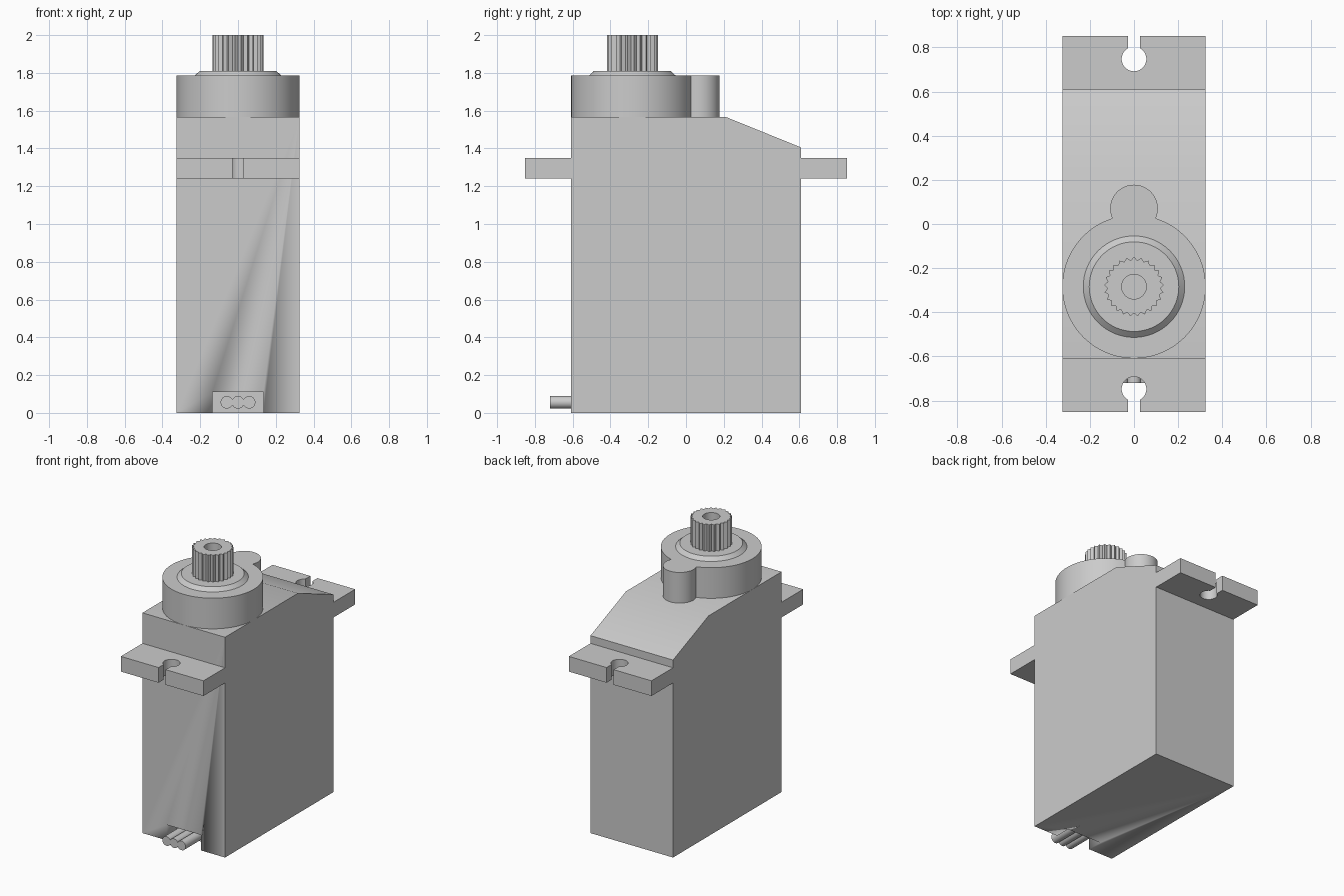
import bpy, bmesh, math
from math import sin, cos, pi, radians

cube = bpy.data.objects.get("Cube")
if cube:
    bpy.data.objects.remove(cube, do_unlink=True)

grey = bpy.data.materials.new("housing grey")
grey.use_nodes = True
grey.diffuse_color = (0.6, 0.6, 0.6, 1)
grey.node_tree.nodes["Principled BSDF"].inputs["Base Color"].default_value = (0.6, 0.6, 0.6, 1)

HALF_W, HALF_D = 0.325, 0.61
AXIS_Y = -0.284


def arc(cx, cy, r, start, end, n):
    """Points on an arc; angles in degrees, both ends included."""
    return [(cx + r * cos(radians(start + (end - start) * i / n)),
             cy + r * sin(radians(start + (end - start) * i / n))) for i in range(n + 1)]


def finish(name, bm):
    bmesh.ops.recalc_face_normals(bm, faces=bm.faces)
    mesh = bpy.data.meshes.new(name)
    bm.to_mesh(mesh)
    bm.free()
    mesh.materials.append(grey)
    mesh.shade_smooth()
    mesh.set_sharp_from_angle(angle=radians(30))
    obj = bpy.data.objects.new(name, mesh)
    bpy.context.collection.objects.link(obj)
    return obj


def prism(name, outline, low, high, place):
    """Extrude a 2D outline between two levels; place maps (a, b, level) to x, y, z."""
    bm = bmesh.new()
    face = bm.faces.new([bm.verts.new(place(a, b, low)) for a, b in outline])
    top = bmesh.ops.extrude_face_region(bm, geom=[face])["geom"]
    for v in top:
        if isinstance(v, bmesh.types.BMVert):
            a, b = outline[0]
            v.co += type(v.co)(place(a, b, high)) - type(v.co)(place(a, b, low))
    return finish(name, bm)


def loft(name, rings):
    """Join rings of equal point count and cap both ends."""
    bm = bmesh.new()
    loops = [[bm.verts.new(p) for p in ring] for ring in rings]
    n = len(loops[0])
    for a, b in zip(loops, loops[1:]):
        for i in range(n):
            j = (i + 1) % n
            bm.faces.new((a[i], a[j], b[j], b[i]))
    bm.faces.new(loops[0])
    bm.faces.new(loops[-1])
    return finish(name, bm)


def ring(r, z, n, inner=None):
    """Circle about the output axis; inner gives alternate points for teeth."""
    return [((inner if inner and i % 2 else r) * sin(2 * pi * i / n),
             AXIS_Y + (inner if inner and i % 2 else r) * cos(2 * pi * i / n), z)
            for i in range(n)]


def upright(a, b, c):
    return (a, b, c)


def sideways(a, b, c):
    return (c, a, b)


def forward(a, b, c):
    return (a, c, b)


# Main housing with sloped back shoulder
side = [(-HALF_D, 0), (HALF_D, 0), (HALF_D, 1.405), (0.21, 1.567), (-HALF_D, 1.567)]
body = prism("housing", side, -HALF_W, HALF_W, sideways)

# Cable recess cut into the foot of the front
recess = [(-0.135, -0.1), (0.135, -0.1), (0.135, 0.11), (-0.135, 0.11)]
cutter = prism("recess_cutter", recess, -0.8, -0.5, forward)
cutter.hide_render = True
cut = body.modifiers.new("cable recess", "BOOLEAN")
cut.object = cutter
cut.operation = "DIFFERENCE"
cut.solver = "EXACT"
bpy.context.view_layer.objects.active = body
bpy.ops.object.modifier_apply(modifier=cut.name)
bpy.data.objects.remove(cutter, do_unlink=True)

# Three cable wires
for i, label in enumerate(("right", "middle", "left")):
    prism(label + "_wire", arc((i - 1) * 0.059, 0.056, 0.033, 0, 348.75, 31),
          -0.72, -0.5, forward)

# Mounting flanges with keyhole slots
slot = 0.028
half = math.degrees(math.asin(slot / 0.056))
for label, s in (("front", -1), ("back", 1)):
    outline = [(-HALF_W, HALF_D), (HALF_W, HALF_D), (HALF_W, 0.853), (slot, 0.853)]
    outline += arc(0, 0.748, 0.056, 90 - half, half - 270, 32)
    outline += [(-slot, 0.853), (-HALF_W, 0.853)]
    prism(label + "_flange", [(x, s * y) for x, y in outline], 1.242, 1.35, upright)

# Round gear cover with a small rear lobe
big_r, lobe_r, lobe_y = HALF_W, 0.108, 0.07
d = lobe_y - AXIS_Y
along = (big_r**2 - lobe_r**2 + d**2) / (2 * d)
big_a = math.degrees(math.acos(along / big_r))
lobe_a = math.degrees(math.acos((along - d) / lobe_r))
cover = arc(0, AXIS_Y, big_r, 90 + big_a, 450 - big_a, 72)
cover += arc(0, lobe_y, lobe_r, 90 - lobe_a, 90 + lobe_a, 28)[1:-1]
prism("gear_cover", cover, 1.567, 1.785, upright)

# Bevelled bearing collar
loft("bearing_collar", [ring(0.23, 1.785, 64), ring(0.203, 1.81, 64)])

# Splined output shaft with a blind screw hole
n = 50
loft("splined_shaft", [ring(0.135, 1.81, n, 0.12), ring(0.135, 2.0, n, 0.12),
                       ring(0.056, 2.0, n), ring(0.056, 1.83, n)])
